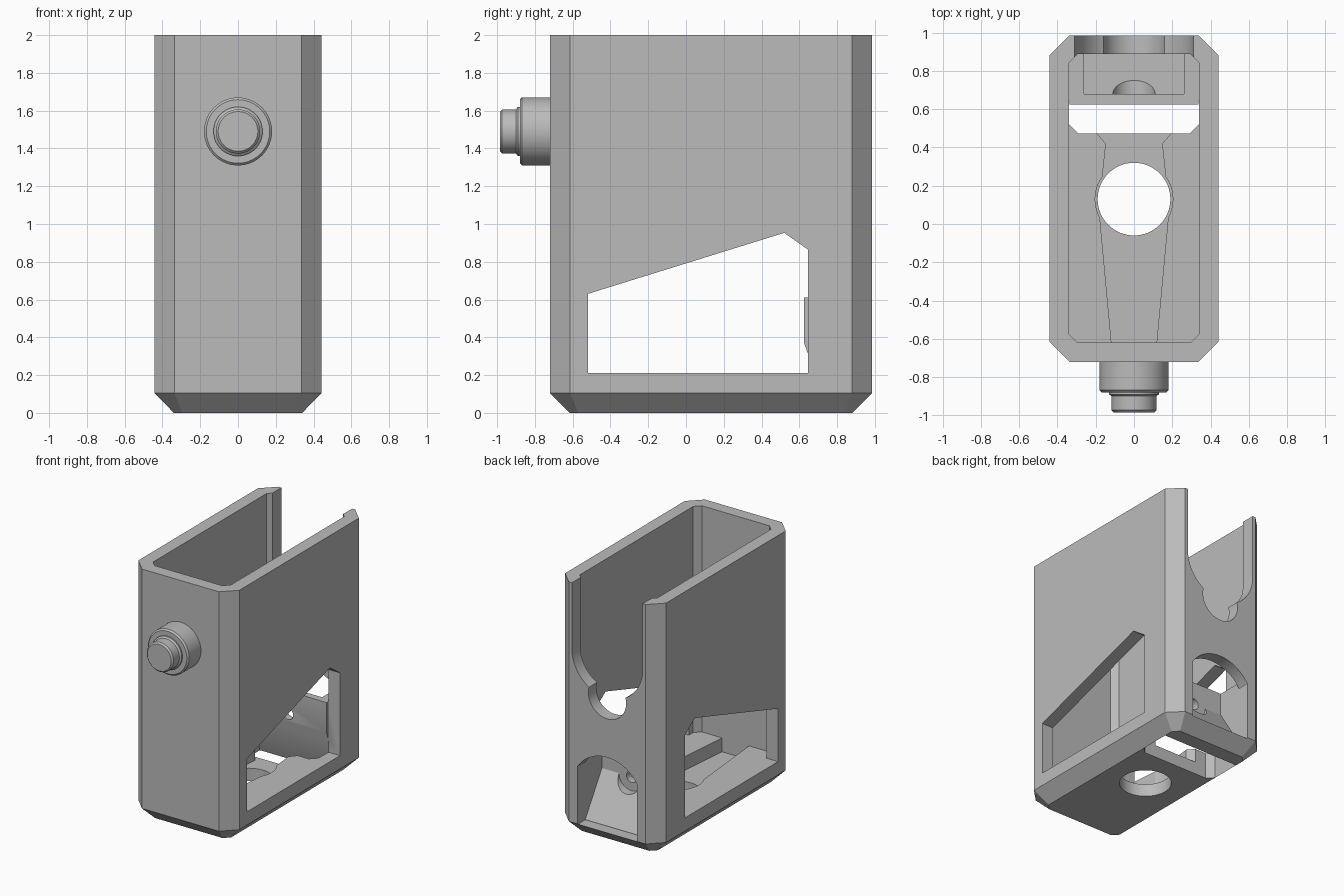
import bpy, bmesh, math
from mathutils import Vector

if "Cube" in bpy.data.objects:
    bpy.data.objects.remove(bpy.data.objects["Cube"], do_unlink=True)

grey = bpy.data.materials.new("plain grey")
grey.use_nodes = True
grey.diffuse_color = (0.5, 0.5, 0.5, 1)
grey.node_tree.nodes["Principled BSDF"].inputs["Base Color"].default_value = (0.5, 0.5, 0.5, 1)


def loft(name, rings):
    """Solid skinned over equal-length closed rings, capped at both ends."""
    bm = bmesh.new()
    loops = [[bm.verts.new(p) for p in ring] for ring in rings]
    n = len(loops[0])
    for low, high in zip(loops, loops[1:]):
        for i in range(n):
            j = (i + 1) % n
            bm.faces.new((low[i], low[j], high[j], high[i]))
    bm.faces.new(loops[0][::-1])
    bm.faces.new(loops[-1])
    bmesh.ops.recalc_face_normals(bm, faces=bm.faces)
    mesh = bpy.data.meshes.new(name)
    bm.to_mesh(mesh)
    bm.free()
    mesh.materials.append(grey)
    obj = bpy.data.objects.new(name, mesh)
    bpy.context.collection.objects.link(obj)
    return obj


def place(axis, u, v, w):
    return Vector({"x": (w, u, v), "y": (u, w, v), "z": (u, v, w)}[axis])


def prism(axis, points, start, end):
    return loft("cutter", [[place(axis, u, v, w) for u, v in points] for w in (start, end)])


def arc(u, v, r, a0=0, a1=360, steps=64):
    count = steps if a1 - a0 == 360 else steps + 1
    angles = [math.radians(a0 + (a1 - a0) * i / steps) for i in range(count)]
    return [(u + r * math.cos(a), v + r * math.sin(a)) for a in angles]


def octagon(x, y0, y1, c):
    return [(-x + c, y0), (x - c, y0), (x, y0 + c), (x, y1 - c),
            (x - c, y1), (-x + c, y1), (-x, y1 - c), (-x, y0 + c)]


def mirrored(half):
    """Close a half outline by reflecting it in the first coordinate."""
    return half + [(-u, v) for u, v in reversed(half)]


def smooth(obj):
    bpy.ops.object.select_all(action="DESELECT")
    obj.select_set(True)
    bpy.context.view_layer.objects.active = obj
    bpy.ops.object.shade_smooth_by_angle(angle=math.radians(25))


# Chamfered outer shell
foot = octagon(0.34, -0.615, 0.88, 0.044)
wall = octagon(0.442, -0.72, 0.985, 0.105)
housing = loft("housing", [[place("z", u, v, z) for u, v in ring]
                           for ring, z in ((foot, 0), (wall, 0.105), (wall, 2))])

cutters = []

# Main cavity, and the deeper part ahead of the rear block
cutters.append(prism("z", octagon(0.34, -0.62, 0.887, 0.044), 0.61, 2.2))
cutters.append(prism("z", mirrored([(0.296, -0.62), (0.34, -0.576), (0.34, 0.625)]), 0.21, 0.8))

# Tapered floor channel with round drain hole
cutters.append(prism("z", mirrored([(0.118, -0.62), (0.18, 0.05), (0.165, 0.25),
                                    (0.147, 0.42), (0.195, 0.475)]), 0.1, 0.3))
cutters.append(prism("z", arc(0, 0.13, 0.203), 0.1, 0.3))
cutters.append(prism("z", arc(0, 0.13, 0.19), -0.1, 0.3))

# Floor slot and the sloped undercut behind it
cutters.append(prism("z", mirrored([(0.29, 0.472), (0.34, 0.522), (0.34, 0.62)]), -0.1, 0.3))
cutters.append(prism("x", [(0.6, -0.1), (0.6, 0.37), (0.625, 0.37), (0.76, 0), (0.796, -0.1)],
                     -0.34, 0.34))

# Side windows
window = [(-0.52, 0.21), (0.645, 0.21), (0.645, 0.865), (0.52, 0.953), (-0.52, 0.63)]
for side in (-1, 1):
    cutters.append(prism("x", window, side * 0.338, side * 0.6))

# Rear pocket with ramp, arched opening and screw hole
cutters.append(prism("x", [(0.68, 0.43), (0.68, 0.66), (0.89, 0.66), (0.89, 0.1)], -0.26, 0.26))
spring = math.degrees(math.acos(0.26 / 0.31))
cutters.append(prism("y", [(-0.26, 0.1), (0.26, 0.1)]
                     + arc(0, 0.39, 0.31, spring, 180 - spring, 32), 0.887, 1.1))
cutters.append(prism("y", arc(0, 0.43, 0.11), 0.68, 0.9))
cutters.append(prism("y", arc(0, 0.43, 0.045, steps=32), 0.55, 0.75))

# Rear round-bottomed slot with a smaller notch
cutters.append(prism("y", [(0.31, 2.2), (-0.31, 2.2)] + arc(0, 1.48, 0.31, 180, 360), 0.8, 1.1))
cutters.append(prism("y", arc(0, 1.17, 0.165), 0.8, 1.1))

for cutter in cutters:
    cutter.hide_render = True
    mod = housing.modifiers.new("cut", "BOOLEAN")
    mod.operation = "DIFFERENCE"
    mod.solver = "EXACT"
    mod.object = cutter

# Bake the cuts and discard the cutters
graph = bpy.context.evaluated_depsgraph_get()
baked = bpy.data.meshes.new_from_object(housing.evaluated_get(graph))
housing.modifiers.clear()
housing.data = baked
for cutter in cutters:
    bpy.data.objects.remove(cutter, do_unlink=True)
smooth(housing)

# Stepped front knob as a turned profile of (radius, y)
profile = [(0.18, -0.71), (0.18, -0.868), (0.168, -0.88), (0.13, -0.88), (0.13, -0.89),
           (0.117, -0.9), (0.117, -0.973), (0.105, -0.985)]
knob = loft("front_knob", [[place("y", u, v, y) for u, v in arc(0, 1.49, r)]
                           for r, y in profile])
smooth(knob)
